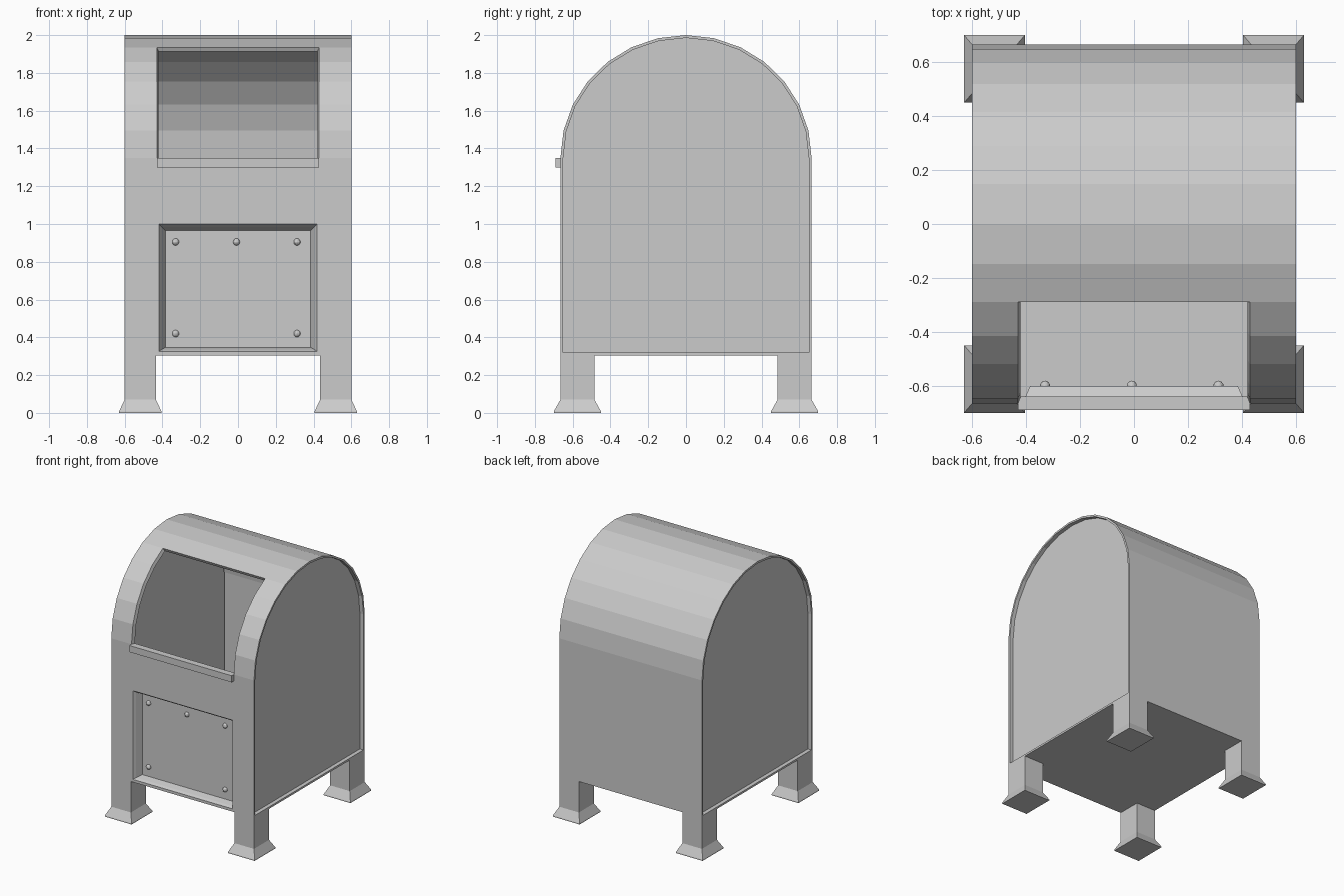
import bpy, bmesh, math

if "Cube" in bpy.data.objects:
    bpy.data.objects.remove(bpy.data.objects["Cube"])

HX, HY, BASE, SPRING, RISE = 0.6, 0.665, 0.305, 1.35, 0.65
N = 7            # arch segments per quarter
OPEN = 0.43      # half width of the mail opening


def finish(name, bm, recalc=True):
    bmesh.ops.remove_doubles(bm, verts=bm.verts[:], dist=1e-5)
    if recalc:
        bmesh.ops.recalc_face_normals(bm, faces=bm.faces[:])
    me = bpy.data.meshes.new(name)
    bm.to_mesh(me)
    bm.free()
    ob = bpy.data.objects.new(name, me)
    bpy.context.collection.objects.link(ob)
    return ob


def loft(bm, rings, cap_start=False, cap_end=False):
    vs = [[bm.verts.new(p) for p in r] for r in rings]
    for a, b in zip(vs, vs[1:]):
        for i in range(len(a)):
            j = (i + 1) % len(a)
            bm.faces.new((a[i], a[j], b[j], b[i]))
    if cap_start:
        bm.faces.new(vs[0][::-1])
    if cap_end:
        bm.faces.new(vs[-1])


def arch(i, d=0.0):
    t = math.pi * i / (2 * N)
    return (-(HY - d) * math.cos(t), SPRING + (RISE - d) * math.sin(t))


def profile(d=0.0):
    front = [(-HY + d, z) for z in (BASE + d, 0.322, 1.005)]
    return front + [arch(i, d) for i in range(2 * N + 1)] + [(HY - d, BASE + d)]


# Body sheet with gaps left for the mail opening and the service panel
bm = bmesh.new()
prof = profile()
cols = [-HX, -OPEN, OPEN, HX]
grid = [[bm.verts.new((x, y, z)) for y, z in prof] for x in cols]
gaps = {1} | set(range(3, 8))
for c in range(3):
    for i in range(len(prof)):
        if c == 1 and i in gaps:
            continue
        j = (i + 1) % len(prof)
        bm.faces.new((grid[c][i], grid[c][j], grid[c + 1][j], grid[c + 1][i]))
# Recessed sides with a thin rim
for s in (-1, 1):
    rings = [[(s * x, y, z) for y, z in profile(d)]
             for x, d in ((HX, 0), (HX, 0.015), (HX - 0.03, 0.015))]
    loft(bm, rings, cap_end=True)
finish("body", bm)

# Inward lip around the mail opening
bm = bmesh.new()
rings = []
for hx, d in ((OPEN, 0), (OPEN - 0.01, 0.025)):
    rings.append([(-hx, *arch(i, d)) for i in range(6)] +
                 [(hx, *arch(i, d)) for i in range(5, -1, -1)])
loft(bm, rings)
finish("opening_lip", bm, False)

# Ledge under the opening
bm = bmesh.new()
loft(bm, [[(x, y, z) for x, y in ((-OPEN, -0.69), (OPEN, -0.69), (OPEN, -0.655), (-OPEN, -0.655))]
          for z in (1.30, 1.35)], True, True)
finish("opening_ledge", bm)

# Recessed service panel with stepped sloping edges
bm = bmesh.new()
steps = [(0.43, 0.322, 1.005, -0.665), (0.418, 0.326, 1.0, -0.665),
         (0.405, 0.335, 0.985, -0.645), (0.385, 0.347, 0.965, -0.60)]
loft(bm, [[(-h, y, a), (h, y, a), (h, y, b), (-h, y, b)] for h, a, b, y in steps],
     cap_end=True)
finish("service_panel", bm, False)

# Panel rivets
bm = bmesh.new()
for x, z in ((-0.33, 0.905), (-0.008, 0.905), (0.313, 0.905), (-0.33, 0.42), (0.313, 0.42)):
    new = bmesh.ops.create_uvsphere(bm, u_segments=10, v_segments=6, radius=0.019)["verts"]
    bmesh.ops.translate(bm, verts=new, vec=(x, -0.60, z))
finish("rivets", bm)

# Four legs with flared feet
for sx, side in ((-1, "left"), (1, "right")):
    for sy, end in ((-1, "front"), (1, "back")):
        bm = bmesh.new()
        rings = []
        for x0, x1, y0, y1, z in ((0.435, HX, 0.485, HY, BASE), (0.435, HX, 0.485, HY, 0.07),
                                  (0.405, 0.63, 0.45, 0.70, 0.008), (0.405, 0.63, 0.45, 0.70, 0)):
            rings.append([(sx * x, sy * y, z) for x, y in ((x0, y0), (x1, y0), (x1, y1), (x0, y1))])
        loft(bm, rings, True, True)
        finish(f"{end}_{side}_leg", bm)
